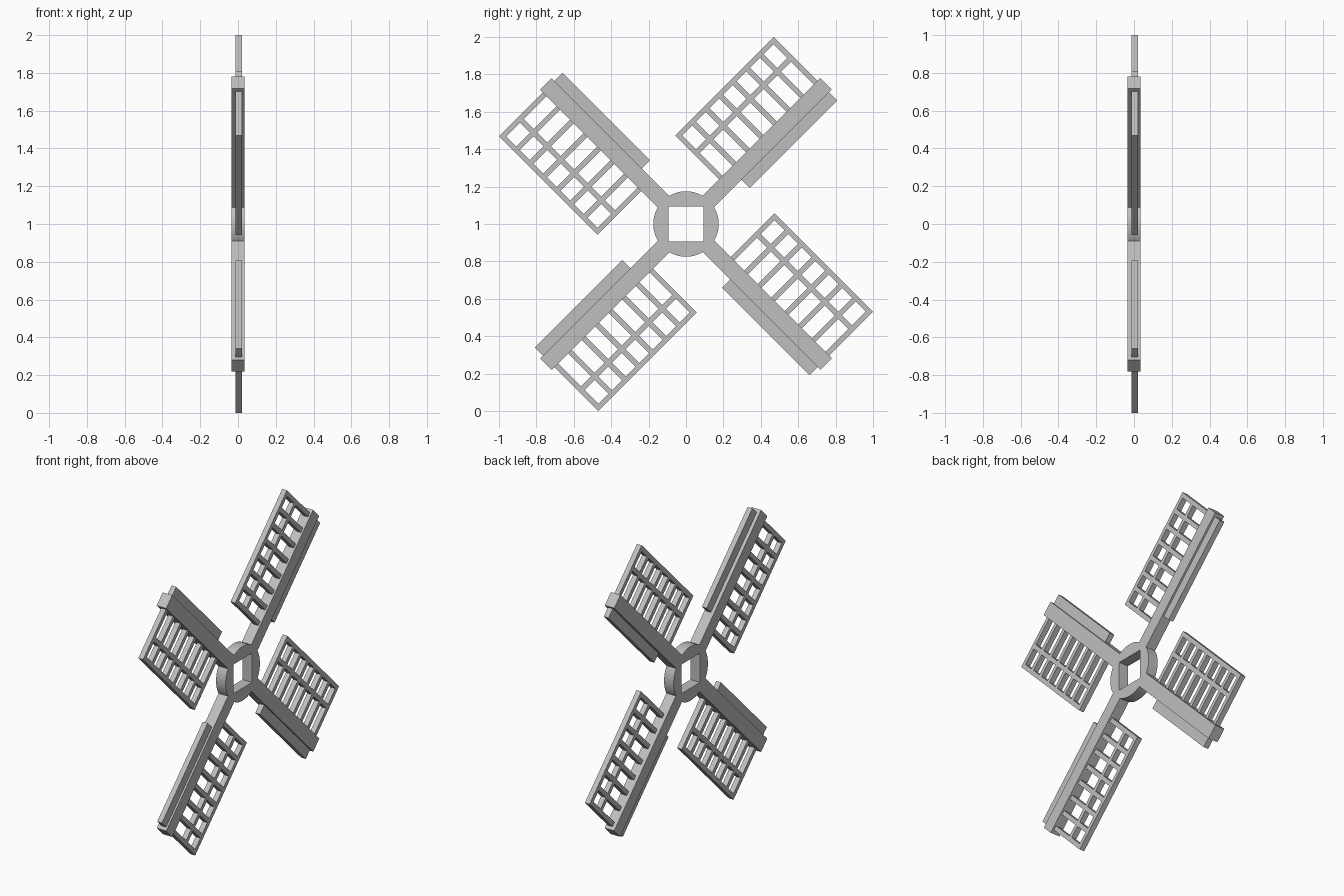
import bpy
import bmesh
from math import cos, sin, pi, radians
from mathutils import Matrix, Vector

cube = bpy.data.objects.get("Cube")
if cube:
    bpy.data.objects.remove(cube, do_unlink=True)

grey = bpy.data.materials.new("plain_grey")
grey.use_nodes = True
COLOUR = (0.52, 0.52, 0.52, 1)
grey.diffuse_color = COLOUR
grey.node_tree.nodes["Principled BSDF"].inputs["Base Color"].default_value = COLOUR

CENTRE = Matrix.Translation((0, 0, 1))
DEPTH = (-0.034, 0.034)        # hub and arms
THIN = (-0.012, 0.022)         # lattice and boards
TIP, ROOT, EDGE = 1.038, 0.293, 0.376
BAR = 0.028


def add_box(bm, x, side, along):
    """Box from (min, max) pairs; side is measured away from the arm axis."""
    size = [b - a for a, b in (x, side, along)]
    mid = Vector((sum(x) / 2, -sum(side) / 2, sum(along) / 2))
    bmesh.ops.create_cube(bm, size=1, matrix=Matrix.Translation(mid) @ Matrix.Diagonal((*size, 1)))


def finish(bm, name, matrix):
    bmesh.ops.recalc_face_normals(bm, faces=bm.faces)
    bm.transform(matrix)
    mesh = bpy.data.meshes.new(name)
    bm.to_mesh(mesh)
    bm.free()
    mesh.materials.append(grey)
    obj = bpy.data.objects.new(name, mesh)
    bpy.context.collection.objects.link(obj)
    return obj


# Round hub with a square axle hole
bm = bmesh.new()
SIDES, RADIUS, HOLE = 48, 0.175, 0.094
rings = []
for i in range(SIDES):
    c, s = cos(2 * pi * i / SIDES), sin(2 * pi * i / SIDES)
    r = HOLE / max(abs(c), abs(s))
    rings.append([bm.verts.new((x, c * d, s * d))
                  for x, d in ((DEPTH[0], RADIUS), (DEPTH[1], RADIUS), (DEPTH[1], r), (DEPTH[0], r))])
for i, a in enumerate(rings):
    b = rings[(i + 1) % SIDES]
    for k in range(4):
        n = (k + 1) % 4
        bm.faces.new((a[k], b[k], b[n], a[n]))
hub = finish(bm, "hub", CENTRE)
bpy.context.view_layer.objects.active = hub
hub.select_set(True)
bpy.ops.object.shade_smooth_by_angle(angle=radians(30))
hub.select_set(False)

# Four sails, each an arm, a wind board and a lattice
for number in range(4):
    place = CENTRE @ Matrix.Rotation(radians(45 + 90 * number), 4, "X")

    bm = bmesh.new()
    add_box(bm, DEPTH, (-0.043, 0.045), (0.145, 1.06))
    finish(bm, f"arm_{number + 1}", place)

    bm = bmesh.new()
    add_box(bm, THIN, (-0.104, -0.04), (0.378, TIP))
    finish(bm, f"wind_board_{number + 1}", place)

    bm = bmesh.new()
    for outer in (EDGE, 0.245):                     # long rails
        add_box(bm, THIN, (outer - BAR, outer), (ROOT, TIP))
    CELLS = 7
    for i in range(CELLS + 1):                      # cross bars
        start = ROOT + (TIP - BAR - ROOT) * i / CELLS
        add_box(bm, THIN, (0.04, EDGE - BAR / 2), (start, start + BAR))
    finish(bm, f"lattice_{number + 1}", place)
